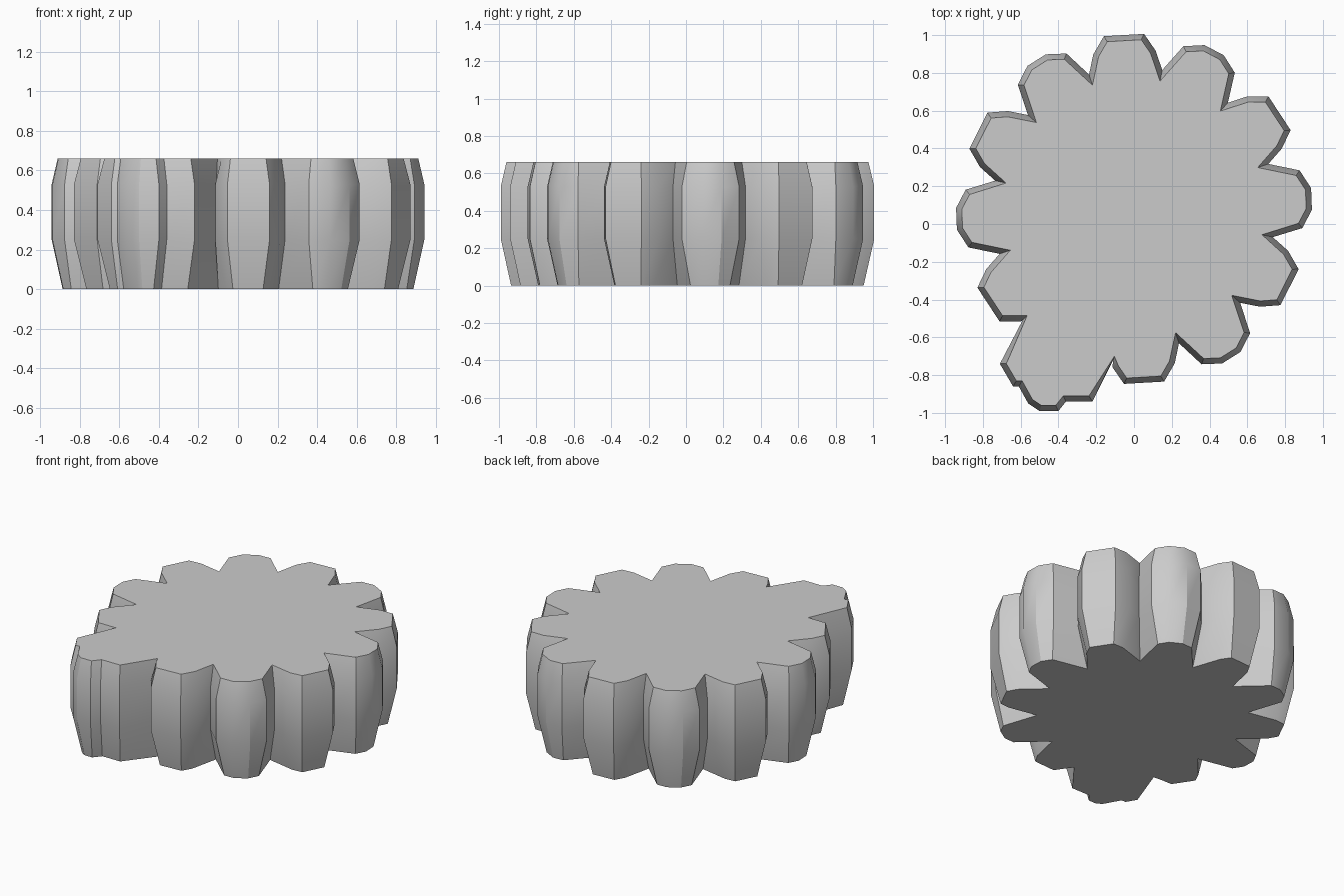
import bpy
import bmesh
from math import cos, sin, radians
from mathutils import Vector

cube = bpy.data.objects.get("Cube")
if cube:
    bpy.data.objects.remove(cube, do_unlink=True)

grey = bpy.data.materials.new("plain grey")
grey.use_nodes = True
grey.diffuse_color = (0.6, 0.6, 0.6, 1)
grey.node_tree.nodes["Principled BSDF"].inputs["Base Color"].default_value = grey.diffuse_color

# Tooth outlines as (angle from the tooth axis, radius); each starts at a notch
CENTRE = Vector((0, 0.08))
FLAT_TOOTH = [(-15, 0.75), (-11.3, 0.845), (-6.8, 0.928), (6.4, 0.928), (11.3, 0.845)]
ROUND_TOOTH = [(-15, 0.75), (-10, 0.897), (-3.8, 0.942), (3.2, 0.944), (9.6, 0.9)]
# The long stepped tooth that breaks the pattern, in plain x, y
LONG_TOOTH = [(-0.59, -0.51), (-0.71, -0.74), (-0.64, -0.86), (-0.61, -0.86), (-0.56, -0.95),
              (-0.5, -0.99), (-0.4, -0.99), (-0.36, -0.94), (-0.22, -0.94)]
LONG_INDEX = 5


def tooth_points(index):
    """Counter-clockwise outline of one tooth."""
    if index == LONG_INDEX:
        return [Vector(p) for p in LONG_TOOTH]
    shape = ROUND_TOOTH if index % 2 else FLAT_TOOTH
    axis = 93.5 + 30 * index
    points = []
    for offset, radius in shape:
        angle = radians(axis + offset)
        points.append(CENTRE + radius * Vector((cos(angle), sin(angle))))
    if index == LONG_INDEX + 1:
        points[0] = Vector((-0.11, -0.72))
    return points


def inset_outline(outline, distance):
    """Move every edge of the outline inward by the same distance."""
    result = []
    for i, point in enumerate(outline):
        before = (point - outline[i - 1]).normalized()
        after = (outline[(i + 1) % len(outline)] - point).normalized()
        normal_a = Vector((-before.y, before.x))
        normal_b = Vector((-after.y, after.x))
        mitre = normal_a + normal_b
        scale = max(1 + normal_a.dot(normal_b), 0.5)
        result.append(point + mitre * distance / scale)
    return result


def build_body(name, outline, profile):
    """Stack inset copies of the outline by (height, inset) and cap the ends."""
    bm = bmesh.new()
    rings = []
    for height, inset in profile:
        ring = [bm.verts.new((p.x, p.y, height)) for p in inset_outline(outline, inset)]
        rings.append(ring)
    count = len(outline)
    for low, high in zip(rings, rings[1:]):
        for i in range(count):
            j = (i + 1) % count
            bm.faces.new((low[i], low[j], high[j], high[i]))
    bm.faces.new(list(reversed(rings[0])))
    bm.faces.new(rings[-1])
    mesh = bpy.data.meshes.new(name)
    bm.to_mesh(mesh)
    bm.free()
    mesh.materials.append(grey)
    body = bpy.data.objects.new(name, mesh)
    bpy.context.collection.objects.link(body)
    return body


# Scalloped block with softly tapered top and bottom edges
outline = [point for index in range(12) for point in tooth_points(index)]
body = build_body("scalloped_block", outline, [(0, 0.055), (0.25, 0), (0.53, 0), (0.66, 0.03)])

bpy.ops.object.select_all(action="DESELECT")
body.select_set(True)
bpy.context.view_layer.objects.active = body
bpy.ops.object.shade_smooth_by_angle(angle=radians(30))
